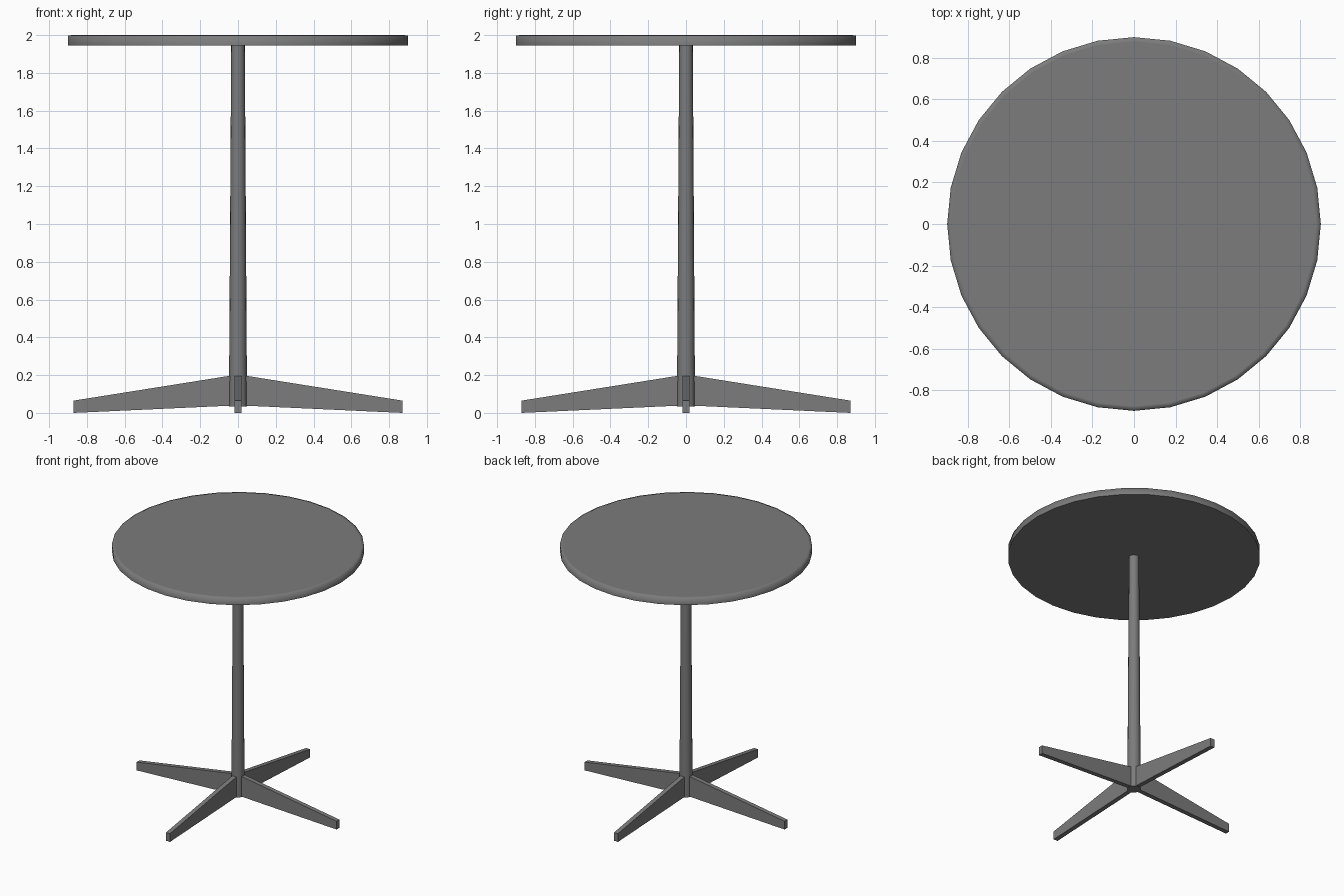
import bpy, bmesh, math

if "Cube" in bpy.data.objects:
    bpy.data.objects.remove(bpy.data.objects["Cube"])

grey = bpy.data.materials.new("dark grey")
grey.diffuse_color = (0.2, 0.2, 0.2, 1)
grey.use_nodes = True
grey.node_tree.nodes["Principled BSDF"].inputs["Base Color"].default_value = grey.diffuse_color


def make(name, bm):
    bmesh.ops.recalc_face_normals(bm, faces=bm.faces[:])
    me = bpy.data.meshes.new(name)
    bm.to_mesh(me)
    bm.free()
    me.materials.append(grey)
    ob = bpy.data.objects.new(name, me)
    bpy.context.collection.objects.link(ob)
    return ob


def lathe(name, rings, n):
    """Closed round solid through (radius, z) rings."""
    bm = bmesh.new()
    loops = [[bm.verts.new((r * math.cos(2 * math.pi * i / n),
                            r * math.sin(2 * math.pi * i / n), z))
              for i in range(n)] for r, z in rings]
    for a, b in zip(loops, loops[1:]):
        for i in range(n):
            j = (i + 1) % n
            bm.faces.new((a[i], a[j], b[j], b[i])).smooth = True
    bm.faces.new(loops[0][::-1])
    bm.faces.new(loops[-1])
    # caps have crisp borders
    for f in (bm.faces[:][-1:] + bm.faces[:][-2:-1]):
        for e in f.edges:
            e.smooth = False
    return make(name, bm)


# Round table top with a narrow rim ring around the flat surface
lathe("table_top", [(0.9, 1.945), (0.9, 1.997), (0.88, 2.0)], 32)

# Slightly tapered centre column
lathe("column", [(0.048, 0.035), (0.036, 1.95)], 16)

# Four tapered legs in a cross
W = 0.0175
PROFILE = [(0.0, 0.04), (0.87, 0.0), (0.87, 0.065), (0.04, 0.197), (0.0, 0.197)]
for k, side in enumerate(("right", "back", "left", "front")):
    bm = bmesh.new()
    c, s = math.cos(k * math.pi / 2), math.sin(k * math.pi / 2)
    a, b = [[bm.verts.new((x * c - y * s, x * s + y * c, z)) for x, z in PROFILE]
            for y in (-W, W)]
    bm.faces.new(a)
    bm.faces.new(b[::-1])
    for i in range(len(a)):
        j = (i + 1) % len(a)
        bm.faces.new((a[i], b[i], b[j], a[j]))
    make(side + "_leg", bm)
